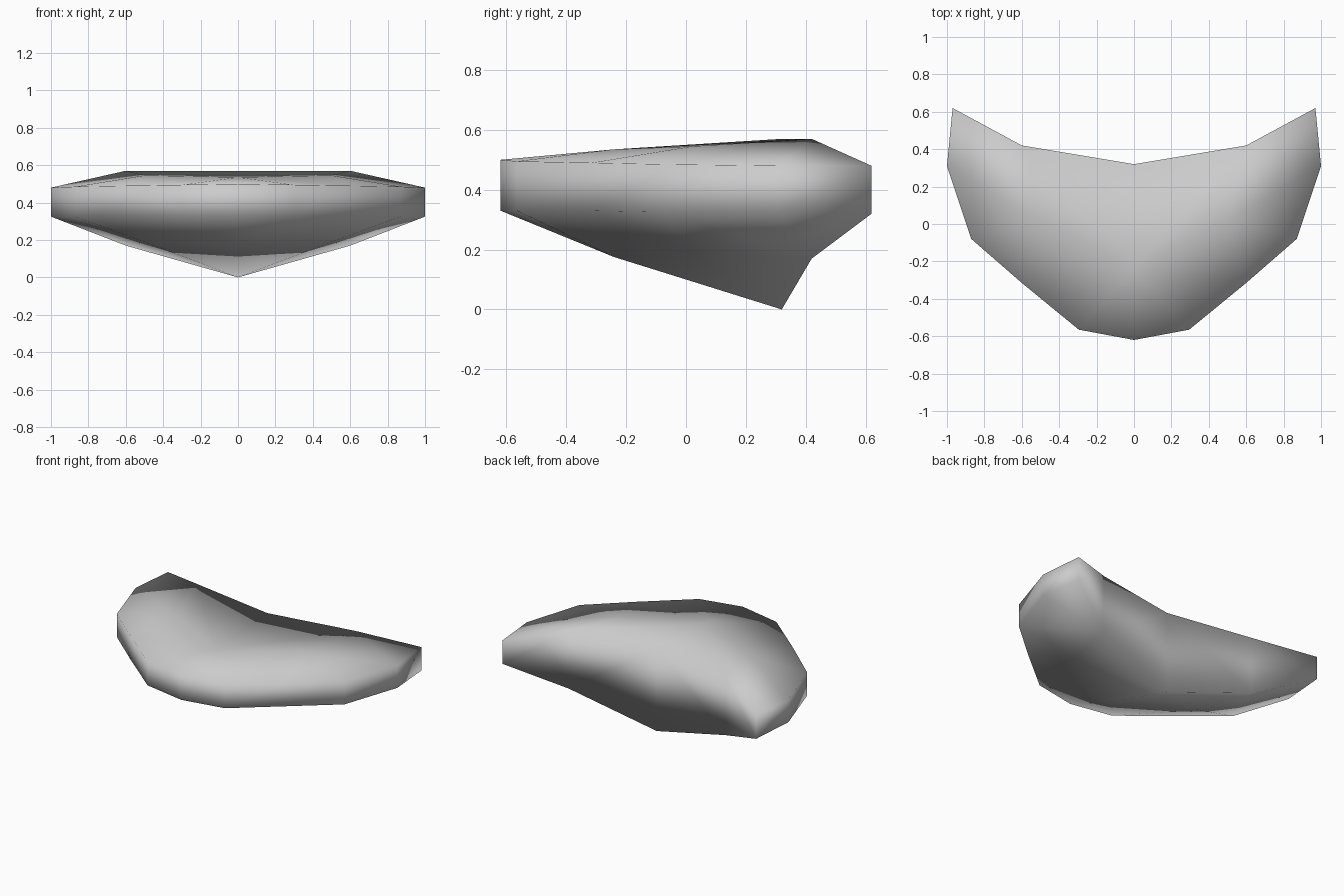
import bpy
import bmesh

cube = bpy.data.objects.get("Cube")
if cube:
    bpy.data.objects.remove(cube, do_unlink=True)

# One flat colour
grey = bpy.data.materials.new("plain_grey")
grey.use_nodes = True
colour = (0.6, 0.6, 0.6, 1)
grey.diffuse_color = colour
grey.node_tree.nodes["Principled BSDF"].inputs["Base Color"].default_value = colour

# Left half of the shell: name -> (x, y, underside z, top z)
points = {
    "front": (0, -0.62, 0.33, 0.50),
    "front_corner": (0.295, -0.565, 0.33, 0.495),
    "cheek": (0.60, -0.315, 0.33, 0.49),
    "shoulder": (0.87, -0.08, 0.325, 0.485),
    "side": (1.0, 0.31, 0.325, 0.48),
    "tip": (0.97, 0.62, 0.32, 0.48),
    "back_corner": (0.60, 0.42, 0.17, 0.57),
    "back": (0, 0.32, 0, 0.57),
    "centre": (0, -0.24, 0.175, 0.535),
    "inner": (0.50, 0.02, 0.19, 0.545),
}
rim = ["front", "front_corner", "cheek", "shoulder", "side", "tip", "back_corner", "back"]
patches = [
    ("centre", "front", "front_corner"),
    ("centre", "front_corner", "cheek", "inner"),
    ("inner", "cheek", "shoulder"),
    ("inner", "shoulder", "side", "back_corner"),
    ("side", "tip", "back_corner"),
    ("centre", "inner", "back_corner", "back"),
]

bm = bmesh.new()
low = {n: bm.verts.new((x, y, z)) for n, (x, y, z, _) in points.items()}
high = {n: bm.verts.new((x, y, z)) for n, (x, y, _, z) in points.items()}

# Top skin, underside skin and the wall joining them
for patch in patches:
    bm.faces.new([high[n] for n in patch])
    bm.faces.new([low[n] for n in reversed(patch)])
for a, b in zip(rim, rim[1:]):
    bm.faces.new((low[a], low[b], high[b], high[a]))

# Mirror the half across the centre plane
bmesh.ops.mirror(bm, geom=bm.verts[:] + bm.edges[:] + bm.faces[:],
                 axis='X', merge_dist=0.001)
bmesh.ops.remove_doubles(bm, verts=bm.verts, dist=0.001)
bmesh.ops.recalc_face_normals(bm, faces=bm.faces)
for face in bm.faces:
    face.smooth = True

mesh = bpy.data.meshes.new("curved_shell")
bm.to_mesh(mesh)
bm.free()
mesh.materials.append(grey)
shell = bpy.data.objects.new("curved_shell", mesh)
bpy.context.collection.objects.link(shell)
